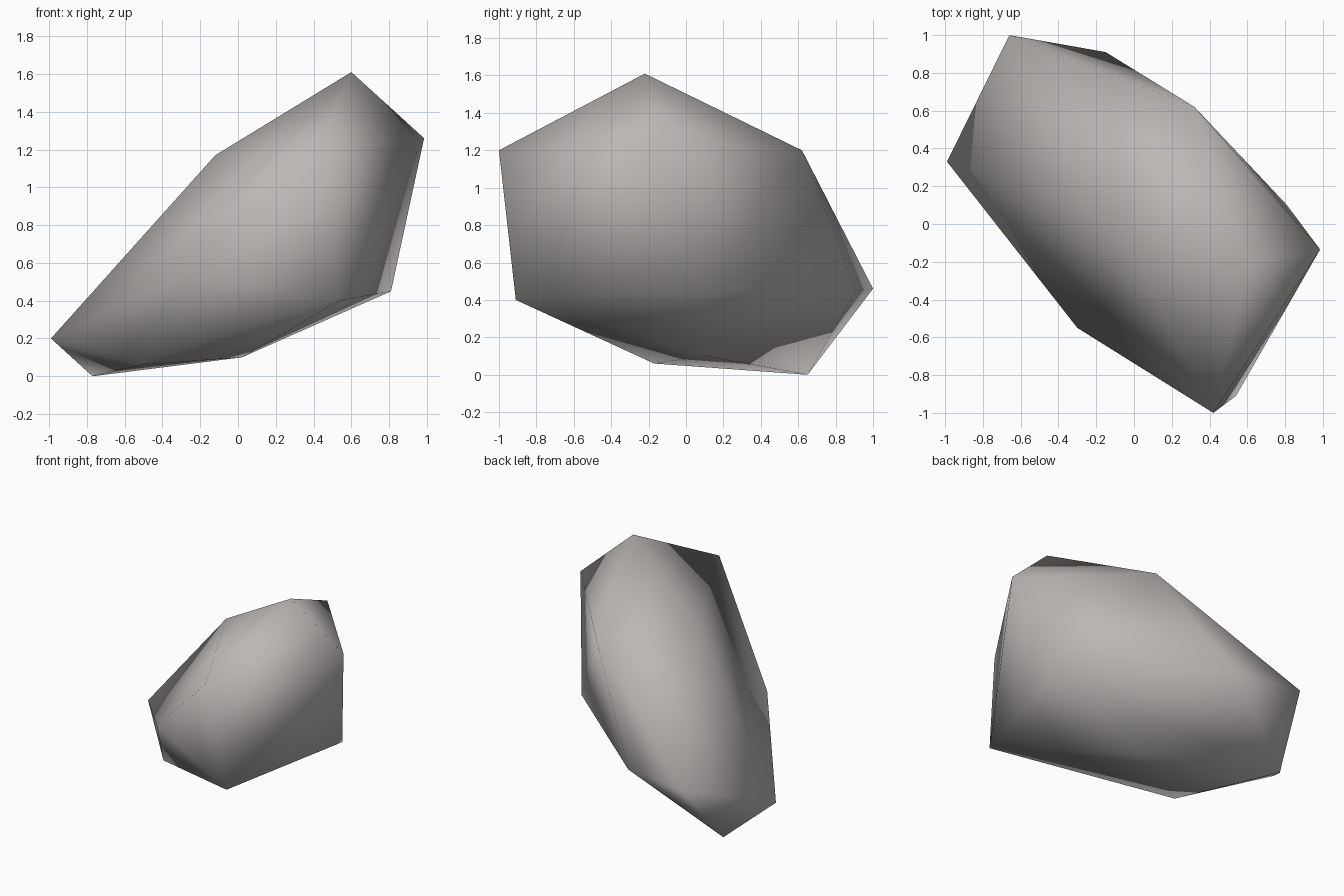
import bpy, bmesh

if "Cube" in bpy.data.objects:
    bpy.data.objects.remove(bpy.data.objects["Cube"])

# Rock colour
stone = bpy.data.materials.new("warm_grey_stone")
stone.diffuse_color = (0.50, 0.475, 0.465, 1)
stone.use_nodes = True
stone.node_tree.nodes["Principled BSDF"].inputs["Base Color"].default_value = stone.diffuse_color

# Corner points of the boulder, from the peak down to the base
corners = [
    (0.60, -0.22, 1.61),
    (0.985, -0.135, 1.26), (0.42, -1.0, 1.20), (0.32, 0.62, 1.20), (-0.12, 0.03, 1.17),
    (-0.30, -0.55, 0.53), (-0.66, 1.0, 0.46), (-0.15, 0.91, 0.45), (0.81, 0.10, 0.45),
    (0.54, -0.91, 0.40), (-0.99, 0.33, 0.20),
    (0.02, 0.10, 0.10), (-0.51, -0.17, 0.06), (-0.77, 0.65, 0.0),
]

# Boulder: convex hull around the corners, smooth shaded
bm = bmesh.new()
for c in corners:
    bm.verts.new(c)
bmesh.ops.convex_hull(bm, input=bm.verts[:])
loose = [v for v in bm.verts if not v.link_faces]
bmesh.ops.delete(bm, geom=loose, context='VERTS')
bmesh.ops.recalc_face_normals(bm, faces=bm.faces[:])
for f in bm.faces:
    f.smooth = True

mesh = bpy.data.meshes.new("boulder")
bm.to_mesh(mesh)
bm.free()
mesh.materials.append(stone)
bpy.context.collection.objects.link(bpy.data.objects.new("boulder", mesh))
